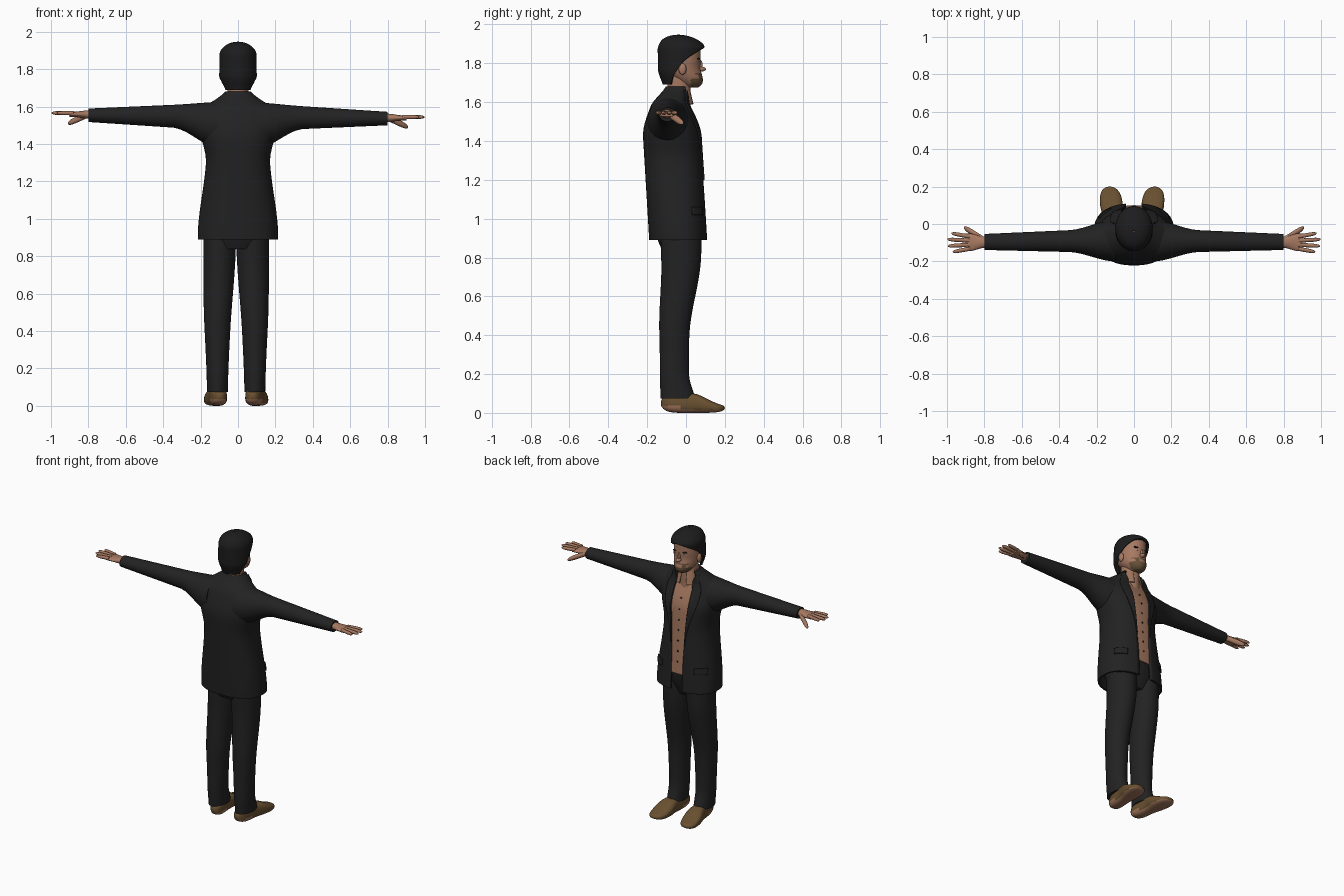
import bpy, bmesh
from math import sin, cos, pi, radians, copysign, sqrt

cube = bpy.data.objects.get("Cube")
if cube:
    bpy.data.objects.remove(cube)


def material(name, *rgb):
    mat = bpy.data.materials.new(name)
    mat.use_nodes = True
    mat.diffuse_color = (*rgb, 1)
    shader = mat.node_tree.nodes["Principled BSDF"]
    shader.inputs["Base Color"].default_value = (*rgb, 1)
    shader.inputs["Roughness"].default_value = .8
    return mat


suit = material("black suit", .016, .016, .016)
black = material("black hair", .012, .012, .012)
skin = material("tan skin", .38, .19, .12)
pink = material("dusty pink shirt", .36, .18, .11)
brown = material("brown beard", .13, .08, .04)
leather = material("olive brown leather", .14, .08, .03)
tan = material("tan sole", .34, .17, .1)
white = material("eye white", .5, .42, .36)


def ramp(value, start, stop):
    """Smooth step from zero to one."""
    t = min(max((value - start) / (stop - start), 0), 1)
    return t * t * (3 - 2 * t)


def dome(value, start, stop, power):
    """One in the middle of the span, rounding down to zero at both ends."""
    t = abs((2 * value - start - stop) / (stop - start))
    return sqrt(max(1 - t ** power, .001))


def finish(name, bm, materials, rule=None, thickness=0):
    mesh = bpy.data.meshes.new(name)
    if rule:
        for face in bm.faces:
            face.material_index = int(rule(face.calc_center_median()))
    bm.to_mesh(mesh)
    bm.free()
    for mat in materials:
        mesh.materials.append(mat)
    part = bpy.data.objects.new(name, mesh)
    bpy.context.collection.objects.link(part)
    if thickness:
        shell = part.modifiers.new("thickness", "SOLIDIFY")
        shell.thickness, shell.offset = thickness, -1
    bpy.ops.object.select_all(action="DESELECT")
    part.select_set(True)
    bpy.context.view_layer.objects.active = part
    bpy.ops.object.shade_smooth_by_angle(angle=radians(50))


def loft(name, section, start, stop, *materials, axis="z", side=1, steps=24, sides=40,
         square=1, arc=None, rule=None, thickness=0):
    """Sweep a rounded section (two centres, two radii) along an axis.
    An arc rule gives the first and last angle of an open shell."""
    bm = bmesh.new()
    rings = []
    for i in range(steps + 1):
        u = start + (stop - start) * (1 - cos(pi * i / steps)) / 2
        ca, cb, ra, rb = section(u)
        first, last = arc(u) if arc else (0, 360)
        ring = []
        for j in range(sides + 1):
            angle = radians(first + (last - first) * j / sides)
            a = ca + ra * copysign(abs(sin(angle)) ** square, sin(angle))
            b = cb + rb * copysign(abs(cos(angle)) ** square, cos(angle))
            x, y, z = {"x": (u, a, b), "y": (a, u, b), "z": (a, b, u)}[axis]
            ring.append(bm.verts.new((x * side, y, z)))
        rings.append(ring)
    for low, high in zip(rings, rings[1:]):
        for j in range(sides):
            bm.faces.new((low[j], high[j], high[j + 1], low[j + 1]))
    if not arc:
        bm.faces.new(rings[0][:-1])
        bm.faces.new(rings[-1][:-1])
    bmesh.ops.remove_doubles(bm, verts=bm.verts[:], dist=.00001)
    if not arc:
        bmesh.ops.recalc_face_normals(bm, faces=bm.faces[:])
    elif side < 0:
        bmesh.ops.reverse_faces(bm, faces=bm.faces[:])
    finish(name, bm, materials, rule, thickness)


def blob(name, place, size, mat):
    bm = bmesh.new()
    bmesh.ops.create_uvsphere(bm, u_segments=16, v_segments=10, radius=1)
    bmesh.ops.scale(bm, vec=size, verts=bm.verts[:])
    bmesh.ops.translate(bm, vec=place, verts=bm.verts[:])
    finish(name, bm, [mat])


# Jacket: full hem, narrow waist, broad sloping shoulders, open front
def jacket(z, grow=0):
    width = .215 - .045 * ramp(z, .9, 1.35) + .035 * ramp(z, 1.3, 1.5)
    width *= 1 - .7 * ramp(z, 1.56, 1.7)
    depth = .15 - .09 * ramp(z, 1.42, 1.72)
    middle = .014 - .06 * z + .05 * ramp(z, 1.58, 1.7)
    return 0, middle, width + grow, depth + grow


def opening(z):
    return 9 + 6 * ramp(z, 1, 1.4) + 50 * ramp(z, 1.6, 1.7)


def raised(z):
    return jacket(z, .007)


def shirt(z):
    return jacket(z, -.005)


loft("jacket", jacket, .89, 1.68, suit, steps=40, sides=64, square=.85, thickness=.012,
     arc=lambda z: (opening(z), 360 - opening(z)))
loft("shirt", shirt, 1, 1.63, pink, steps=30, sides=64, square=.85)
loft("shirt_collar", lambda z: (0, -.04, .06 + (1.68 - z) / 4, .06 + (1.68 - z) / 4), 1.59, 1.68,
     pink, thickness=.006, arc=lambda z: (18, 342))
for i in range(7):
    z = 1.08 + .07 * i
    x, middle, width, depth = shirt(z)
    blob(f"shirt_button_{i + 1}", (0, middle + depth, z), (.006, .004, .006), black)

# Trousers
loft("trouser_waist", lambda z: (0, -.04, .18 * ramp(z, .6, .95), .13 * ramp(z, .6, 1)),
     .84, 1.02, suit)


def leg(z):
    ankle = 1 - ramp(z, .05, .2)
    return (.1 - .012 * ramp(z, .4, .9), .035 * ramp(z, .4, .8) + .02 * ankle - .06,
            .055 + .032 * ramp(z, 0, .9), .075 + .03 * ramp(z, .3, .9) + .015 * ankle)


# Shoes: long, low toe and a raised heel
def shoe(y):
    rounding = dome(y, -.13, .2, 5)
    height = .05 - .025 * ramp(y, .03, .18)
    return .1 + .1 * y, height, (.046 + .015 * ramp(y, 0, .1)) * rounding, height * rounding


def is_sole(c):
    return c.z < (.036 if c.y < -.03 else .016)


for label, side in (("left", 1), ("right", -1)):
    # Lapels and pocket flaps lie just above the jacket
    loft(label + "_lapel", raised, 1.2, 1.66, suit, side=side, sides=10, square=.85, thickness=.009,
         arc=lambda z: (opening(z), opening(z) + 1 + 17 * ramp(z, 1.2, 1.55)))
    loft(label + "_pocket_flap", raised, 1.02, 1.06, suit, side=side, steps=4, sides=10,
         square=.85, thickness=.009, arc=lambda z: (32, 62))

    # The stance leans slightly, so each side has its own offset
    def stance(section):
        def shifted(u):
            x, *rest = section(u)
            return x - .01 * side, *rest
        return shifted

    loft(label + "_trouser_leg", stance(leg), .075, .93, suit, side=side)
    loft(label + "_shoe", stance(shoe), -.13, .2, leather, tan, axis="y", side=side,
         steps=32, square=.75, rule=is_sole)

    # Sleeve, swelling into the shoulder
    def tilt(x):
        return 1.545 - .011 * side * x

    def sleeve(x):
        shoulder = 1 - ramp(x, .1, .35)
        return (-.088 - .01 * x, tilt(x) - .045 * shoulder,
                .07 - .034 * x + .045 * shoulder, .08 - .055 * x + .05 * shoulder)

    loft(label + "_sleeve", sleeve, .1, .8, suit, axis="x", side=side, steps=30)

    # Hand: flat palm, four splayed fingers and a lowered thumb
    def palm(x):
        spread = ramp(x, .8, .88)
        return -.098, tilt(x) + .004, .03 + .017 * spread, .022 - .008 * spread

    def thumb(x):
        reach = x - .81
        size = .017 * dome(x, .78, .91, 4)
        return reach * .62 - .08, tilt(x) - .45 * reach, size, size

    loft(label + "_palm", palm, .77, .9, skin, axis="x", side=side)
    loft(label + "_thumb", thumb, .81, .91, skin, axis="x", side=side, sides=12)
    for i, name in enumerate(("index", "middle", "ring", "little")):
        tip = 1 - .012 * (i - 1.4) ** 2

        def finger(x):
            size = .011 * dome(x, .8, tip, 6)
            return (.18 - .12 * i) * (x - .88) - .022 * i - .067, tilt(x) + .01, size, size

        loft(f"{label}_{name}_finger", finger, .88, tip, skin, axis="x", side=side,
             steps=10, sides=12)


# Head, with the beard as a region of the face
def head(z):
    jaw = sqrt(1 - (max(1.82 - z, 0) / .15) ** 2.3)
    return 0, .035 - .06 * ramp(z, 1.66, 1.79), .085 * jaw, .1 * jaw


def is_beard(c):
    chin = c.z < 1.722 and c.y > .025
    moustache = 1.738 < c.z < 1.752 and c.y > .045
    corners = c.z < 1.75 and c.y > .035 and .026 < abs(c.x) < .043
    return chin or moustache or corners


loft("neck", lambda z: (0, -.036, .056, .06), 1.56, 1.74, skin)
loft("head", head, 1.676, 1.9, skin, brown, steps=44, sides=56, rule=is_beard)
blob("nose", (0, .077, 1.77), (.016, .026, .013), skin)
blob("nose_bridge", (0, .07, 1.79), (.009, .016, .03), skin)


# Hair: covers the back of the head, then closes over the forehead
def hair(z):
    crown = dome(max(z, 1.87), 1.793, 1.947, 2)
    nape = .75 + .25 * ramp(z, 1.67, 1.77)
    fringe = ramp(z, 1.8, 1.88)
    return (0, .013 * fringe - .015 * ramp(z, 1.89, 1.95) - .037,
            .1 * crown * nape, (.107 + .015 * fringe) * crown * nape)


def hairline(z):
    start = 120 * (max(1.88 - z, 0) / .19) ** .45
    return start, 360 - start


loft("hair", hair, 1.69, 1.947, black, steps=48, sides=56, arc=hairline, thickness=.014)

# Ears, eyes and brows
for label, side in (("left", 1), ("right", -1)):
    blob(label + "_ear", (side * .089, -.018, 1.77), (.012, .02, .03), skin)
    blob(label + "_eye", (side * .03, .06, 1.806), (.012, .008, .005), white)
    blob(label + "_iris", (side * .03, .065, 1.806), (.005, .004, .005), black)
    blob(label + "_eyebrow", (side * .034, .064, 1.823), (.02, .008, .005), black)
